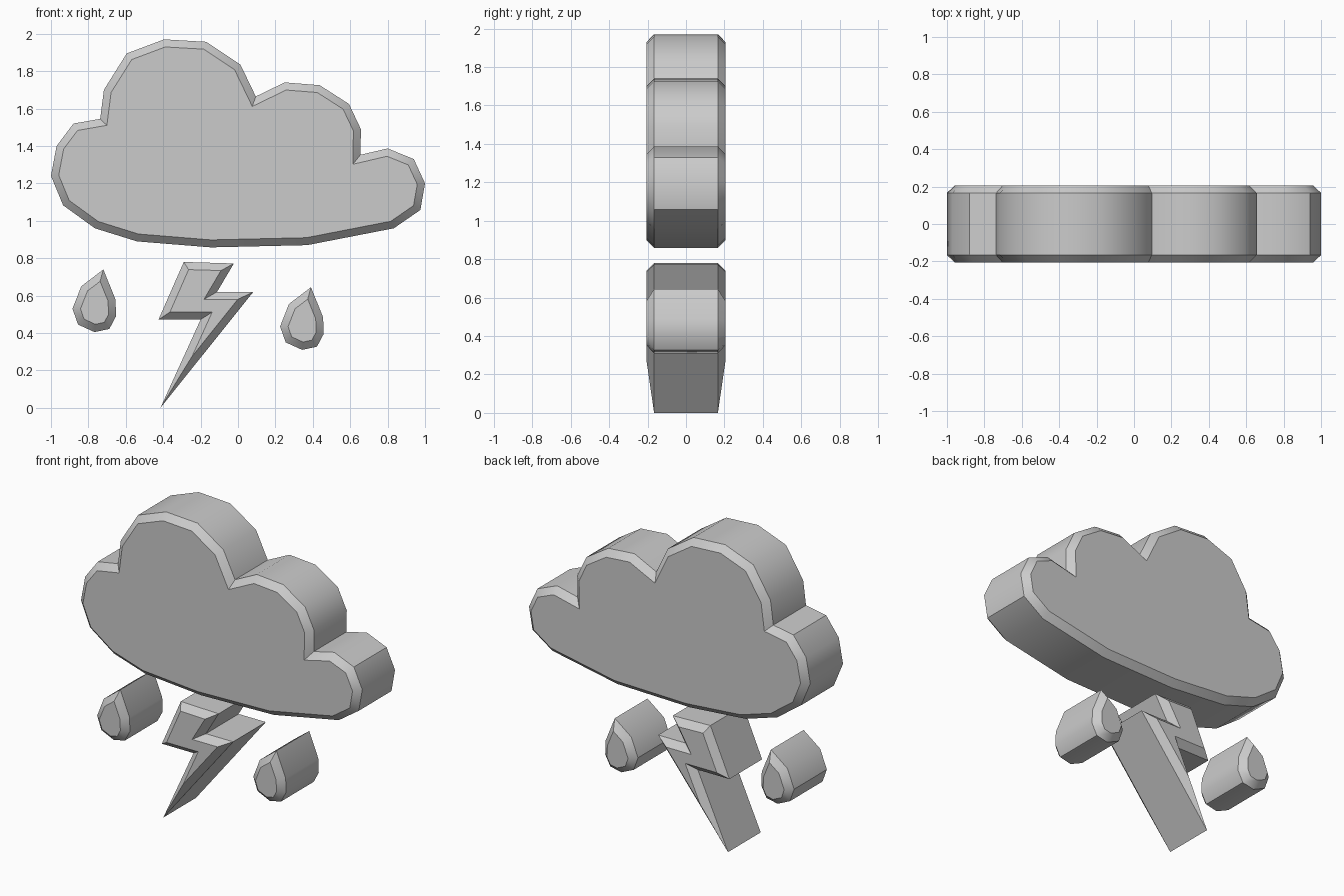
import bpy, bmesh, math
from mathutils import Vector

if "Cube" in bpy.data.objects:
    bpy.data.objects.remove(bpy.data.objects["Cube"])

HALF_DEPTH = 0.206
BEVEL = 0.04


def inset(points, d):
    """Mitred inward offset of a clockwise outline."""
    result = []
    n = len(points)
    for i in range(n):
        p = points[i]
        a = (p - points[i - 1]).normalized()
        b = (points[(i + 1) % n] - p).normalized()
        na, nb = Vector((a.y, -a.x)), Vector((b.y, -b.x))
        result.append(p + (na + nb) * (d / (1 + na.dot(nb))))
    return result


def chamfered_slab(name, outline, shift=(0, 0)):
    """Extrude a clockwise x-z outline along y with a chamfer at both ends."""
    outer = [Vector(p) + Vector(shift) for p in outline]
    inner = inset(outer, BEVEL)
    y = HALF_DEPTH
    layers = [(inner, -y), (outer, -y + BEVEL), (outer, y - BEVEL), (inner, y)]
    bm = bmesh.new()
    rings = [[bm.verts.new((p.x, d, p.y)) for p in pts] for pts, d in layers]
    n = len(outer)
    for r, s in zip(rings, rings[1:]):
        for i in range(n):
            j = (i + 1) % n
            bm.faces.new((r[i], r[j], s[j], s[i]))
    bm.faces.new(rings[0])
    bm.faces.new(rings[-1])
    bmesh.ops.recalc_face_normals(bm, faces=bm.faces)
    mesh = bpy.data.meshes.new(name)
    bm.to_mesh(mesh)
    bm.free()
    obj = bpy.data.objects.new(name, mesh)
    bpy.context.collection.objects.link(obj)
    bpy.ops.object.select_all(action='DESELECT')
    obj.select_set(True)
    bpy.context.view_layer.objects.active = obj
    bpy.ops.object.shade_smooth_by_angle(angle=math.radians(40))
    return obj


# Cloud: four puffs over a shallow curved base
chamfered_slab("cloud", [
    (-1.0, 1.24), (-.97, 1.40), (-.88, 1.52), (-.737, 1.545),
    (-.717, 1.70), (-.595, 1.895), (-.395, 1.97), (-.17, 1.957), (.013, 1.835),
    (.095, 1.665), (.25, 1.74), (.437, 1.725), (.593, 1.625), (.657, 1.49),
    (.655, 1.353), (.80, 1.387), (.94, 1.33), (1.0, 1.20), (.975, 1.058),
    (.833, .96), (.37, .87), (-.145, .858), (-.54, .89), (-.765, .96),
    (-.935, 1.083)])

# Lightning bolt
chamfered_slab("lightning_bolt", [
    (-.29, .78), (-.022, .772), (-.112, .62), (.082, .62),
    (-.415, 0), (-.20, .472), (-.425, .472)])

# Raindrops, the same outline placed twice (origin at the tip)
drop = [(0, 0), (.065, -.16), (.068, -.25), (.032, -.318), (-.047, -.335),
        (-.135, -.295), (-.165, -.21), (-.118, -.09)]
chamfered_slab("raindrop_left", drop, (-.72, .74))
chamfered_slab("raindrop_right", drop, (.39, .645))
